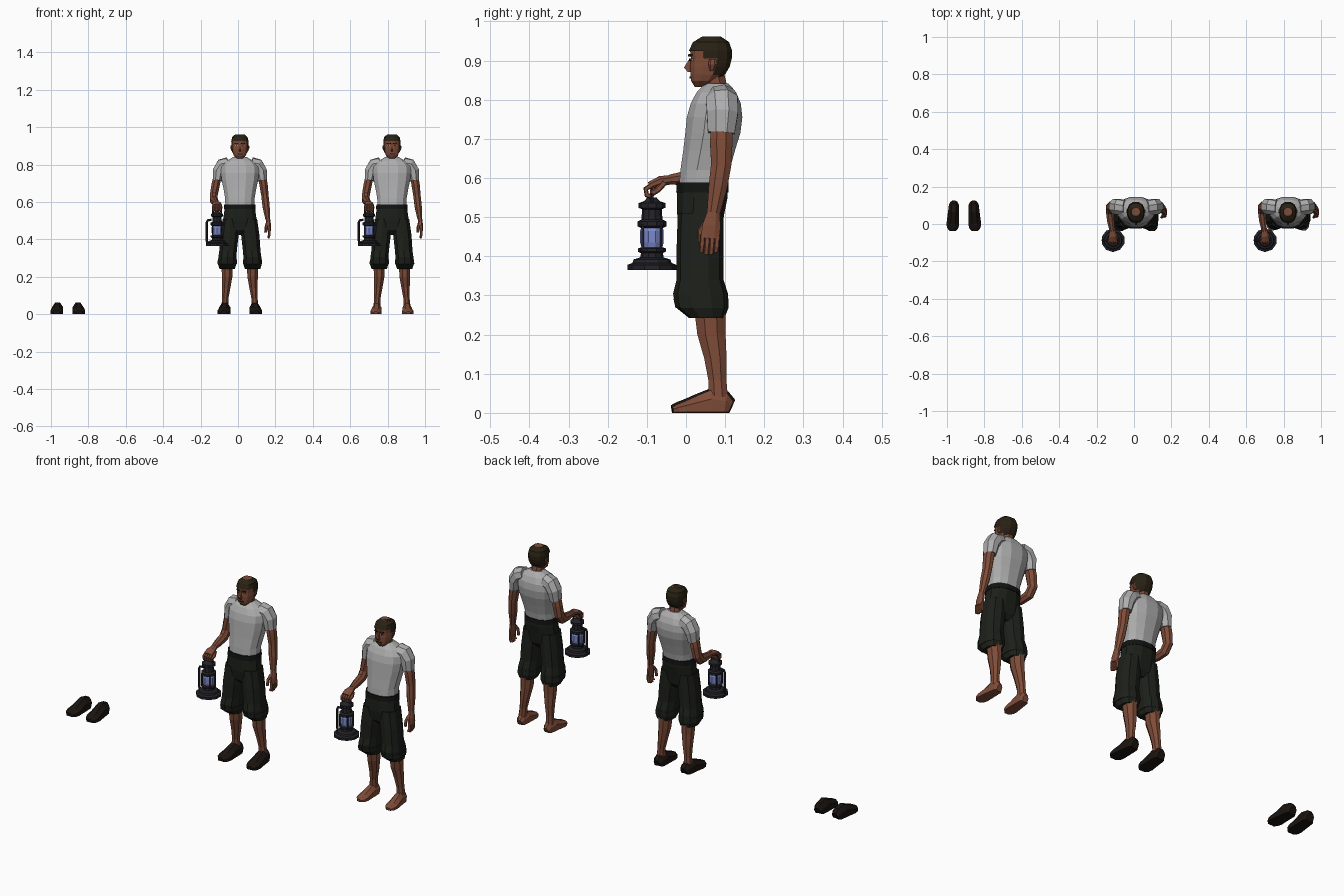
import bpy, bmesh, math
from mathutils import Vector


def mat(name, r, g, b):
    m = bpy.data.materials.new(name)
    m.diffuse_color = (r, g, b, 1)
    return m


SKIN = mat("skin", .21, .072, .04)
HAIR = mat("hair", .022, .015, .007)
SHIRT = mat("shirt", .42, .42, .42)
CLOTH = mat("dark_cloth", .012, .014, .01)
BELT = mat("belt", .006, .007, .006)
LEATHER = mat("leather", .011, .007, .005)
METAL = mat("metal", .016, .016, .021)
GLASS = mat("glass", .2, .25, .6)
WHITE = mat("eye", .3, .27, .25)


def loft(name, rings, m, dx=0, s=1, n=8, follow=False, ref=(1, 0, 0), p=1, floor=None, keep=None):
    """Skin (x, y, z, rx, ry) sections; s mirrors in x, follow turns sections along the path."""
    bm = bmesh.new()
    c = [Vector(r[:3]) for r in rings]
    loops = []
    for i, r in enumerate(rings):
        u, v = Vector((1, 0, 0)), Vector((0, 1, 0))
        if follow:
            t = (c[min(i + 1, len(c) - 1)] - c[max(i - 1, 0)]).normalized()
            v = t.cross(Vector(ref)).normalized()
            u = v.cross(t)
        loop = []
        for k in range(n):
            a = math.tau * (k + .5) / n
            ca, sa = math.cos(a), math.sin(a)
            q = c[i] + u * r[3] * math.copysign(abs(ca) ** p, ca) + v * r[4] * math.copysign(abs(sa) ** p, sa)
            if floor is not None:
                q.z = max(q.z, floor)
            loop.append(bm.verts.new((dx + s * q.x, q.y, q.z)))
        loops.append(loop)
    for a, b in zip(loops, loops[1:]):
        for k in range(n):
            bm.faces.new((a[k], a[(k + 1) % n], b[(k + 1) % n], b[k]))
    bm.faces.new(loops[0])
    bm.faces.new(loops[-1])
    bmesh.ops.recalc_face_normals(bm, faces=bm.faces)
    if keep:
        bad = [f for f in bm.faces if not keep(f.calc_center_median())]
        bmesh.ops.delete(bm, geom=bad, context='FACES')
    me = bpy.data.meshes.new(name)
    bm.to_mesh(me)
    bm.free()
    me.materials.append(m)
    ob = bpy.data.objects.new(name, me)
    bpy.context.collection.objects.link(ob)
    return ob


def tube(name, pts, r, m, dx=0, s=1, n=5, ref=(1, 0, 0)):
    return loft(name, [(*q, r, r) for q in pts], m, dx, s, n, True, ref)


def body(rows, grow=0):
    """Rows of (z, front y, back y, half width) on the centre line."""
    return [(0, (f + b) / 2, z, w + grow, (b - f) / 2 + grow) for z, f, b, w in rows]


def foot(name, m, dx, s, grow):
    rows = [(.113, .017, .035), (.10, .026, .055), (.065, .029, .064), (.035, .031, .05),
            (.0, .034, .034), (-.02, .029, .026), (-.034, .015, .018)]
    rings = [((.06 - y) * .06, y + (y - .04) * grow * 8, h * .3, w + grow, h * .7 + grow) for y, w, h in rows]
    loft(name, rings, m, dx, s, 8, True, floor=0)


def head(dx):
    rows = [(.833, .022, .05, .016), (.848, .012, .08, .033), (.865, .01, .098, .039), (.885, .009, .11, .042),
            (.905, .011, .115, .043), (.925, .009, .116, .044), (.947, .02, .108, .039), (.962, .045, .085, .022)]
    loft("head", body(rows), SKIN, dx, n=12, p=.85)
    loft("hair", body(rows, .0035), HAIR, dx, n=12, p=.85,
         keep=lambda q: q.z > .932 or (q.y > .062 and q.z > .89) or (q.y > .08 and q.z > .855))
    loft("nose", [(0, .012, .905, .004, .004), (0, .004, .882, .007, .013), (0, .01, .871, .008, .008)], SKIN, dx, n=4)
    tube("mouth", [(-.013, .012, .857), (.013, .012, .857)], .0035, LEATHER, dx, n=4, ref=(0, 1, 0))
    for s in (-1, 1):
        tube("brow", [(.007, .008, .913), (.027, .014, .914)], .004, HAIR, dx, s, 4, (0, 1, 0))
        tube("eye", [(.01, .013, .902), (.024, .017, .902)], .0045, WHITE, dx, s, 4, (0, 1, 0))
        tube("pupil", [(.015, .011, .902), (.02, .012, .902)], .004, HAIR, dx, s, 4, (0, 1, 0))
        loft("ear", [(.042, .066, .873, .003, .005), (.047, .068, .89, .005, .011), (.046, .068, .903, .004, .009)],
             SKIN, dx, s, 6)


def lantern(dx):
    x, y = -.122, -.087

    def lathe(name, prof, m, n=10):
        loft(name, [(x, y, z, r, r) for r, z in prof], m, dx, n=n)
    lathe("lantern_base", [(.063, .365), (.063, .378), (.05, .383), (.047, .392), (.03, .397), (.028, .408),
                           (.036, .412), (.036, .42), (.027, .423)], METAL)
    lathe("lantern_glass", [(.026, .42), (.03, .435), (.03, .465), (.026, .478)], GLASS)
    lathe("lantern_cap", [(.028, .472), (.037, .477), (.037, .489), (.027, .494), (.025, .52), (.034, .524),
                          (.034, .536), (.02, .541), (.012, .55)], METAL)
    for k in range(4):
        a = math.tau * (k + .5) / 4
        px, py = x + .033 * math.cos(a), y + .033 * math.sin(a)
        tube("lantern_post", [(px, py, .415), (px, py, .482)], .004, METAL, dx, n=4)
    tube("lantern_side_tube", [(x - .03, y, .505), (x - .05, y, .502), (x - .056, y, .49), (x - .056, y, .40),
                               (x - .052, y, .38)], .0065, METAL, dx, n=6, ref=(0, 1, 0))
    tube("lantern_handle", [(x - .022, y, .535), (x - .022, y, .558), (x - .01, y, .57), (x + .01, y, .57),
                            (x + .022, y, .558), (x + .022, y, .535)], .005, METAL, dx, n=5, ref=(0, 1, 0))


def figure(dx, shod):
    head(dx)
    lantern(dx)
    loft("neck", [(0, .085, .81, .04, .036), (0, .076, .84, .031, .03), (0, .068, .868, .031, .032)], SKIN, dx)
    # shirt and trousers
    loft("shirt", body([(.575, -.02, .105, .08), (.62, -.016, .113, .081), (.67, -.009, .127, .09),
                        (.715, -.004, .141, .1), (.755, .0, .146, .105), (.79, .01, .142, .103),
                        (.818, .025, .13, .078), (.834, .04, .117, .048), (.842, .052, .108, .036)]),
         SHIRT, dx, n=12, p=.85)
    loft("trouser_hips", body([(.585, -.023, .108, .083), (.55, -.025, .108, .086), (.5, -.024, .098, .093),
                               (.45, -.015, .09, .09), (.425, .01, .07, .06)]), CLOTH, dx, n=12, p=.85)
    loft("belt", body([(.563, -.027, .111, .087), (.588, -.026, .111, .086)]), BELT, dx, n=12, p=.85)
    for s in (-1, 1):
        loft("trouser_leg", [(.047, .037, .51, .047, .058), (.056, .036, .42, .051, .06), (.063, .036, .34, .049, .06),
                             (.067, .037, .305, .05, .07), (.068, .041, .27, .052, .068), (.068, .053, .243, .043, .046)],
             CLOTH, dx, s, 10, p=.85)
        loft("trouser_cuff", [(.067, .038, .292, .053, .07), (.068, .041, .268, .054, .068)], CLOTH, dx, s, 10, p=.85)
        loft("lower_leg", [(.068, .06, .28, .034, .044), (.068, .065, .2, .03, .039), (.073, .075, .14, .024, .031),
                           (.078, .08, .085, .018, .025), (.08, .083, .04, .021, .026)], SKIN, dx, s, 8)
        foot("shoe" if shod else "bare_foot", LEATHER if shod else SKIN, dx + s * .081, s, .003 if shod else -.002)
        loft("sleeve", [(.06, .09, .805, .036, .04), (.093, .092, .795, .04, .044), (.113, .093, .765, .035, .043),
                        (.12, .09, .715, .027, .037)], SHIRT, dx, s, 8, True)
    # hanging arm
    loft("left_arm", [(.117, .092, .75, .023, .03), (.127, .09, .69, .024, .031), (.134, .09, .635, .021, .028),
                      (.14, .082, .58, .021, .026), (.149, .07, .51, .014, .018)], SKIN, dx, 1, 8, True)
    loft("left_hand", [(.149, .071, .515, .013, .017), (.154, .065, .478, .013, .025), (.157, .062, .445, .01, .026)],
         SKIN, dx, 1, 8, True)
    for k in range(4):
        y = .043 + k * .0125
        tube("left_finger", [(.157, y, .455), (.158, y - .002, .425), (.153, y - .004, .403 + .006 * abs(k - 1.5))],
             .007, SKIN, dx)
    tube("left_thumb", [(.147, .052, .49), (.14, .037, .465), (.138, .036, .437)], .008, SKIN, dx)
    # arm bent forward, gripping the lantern handle
    loft("right_arm", [(-.117, .092, .75, .023, .03), (-.13, .092, .69, .024, .03), (-.139, .089, .64, .022, .028),
                       (-.139, .065, .61, .022, .027), (-.135, .02, .602, .021, .022), (-.126, -.04, .596, .015, .014)],
         SKIN, dx, 1, 8, True)
    loft("right_hand", [(-.126, -.035, .596, .016, .013), (-.123, -.065, .592, .024, .014),
                        (-.122, -.093, .58, .025, .011)], SKIN, dx, 1, 8, True)
    for k in range(4):
        x = -.141 + k * .0125
        tube("right_finger", [(x, -.087, .582), (x, -.103, .572), (x, -.1, .556), (x, -.085, .553)], .007, SKIN, dx)
    tube("right_thumb", [(-.105, -.055, .588), (-.1, -.072, .57), (-.105, -.088, .56)], .008, SKIN, dx)


figure(.01, True)
figure(.823, False)
# spare pair of shoes
for s in (-1, 1):
    foot("spare_shoe", LEATHER, -.91 + s * .055, s, .003)
